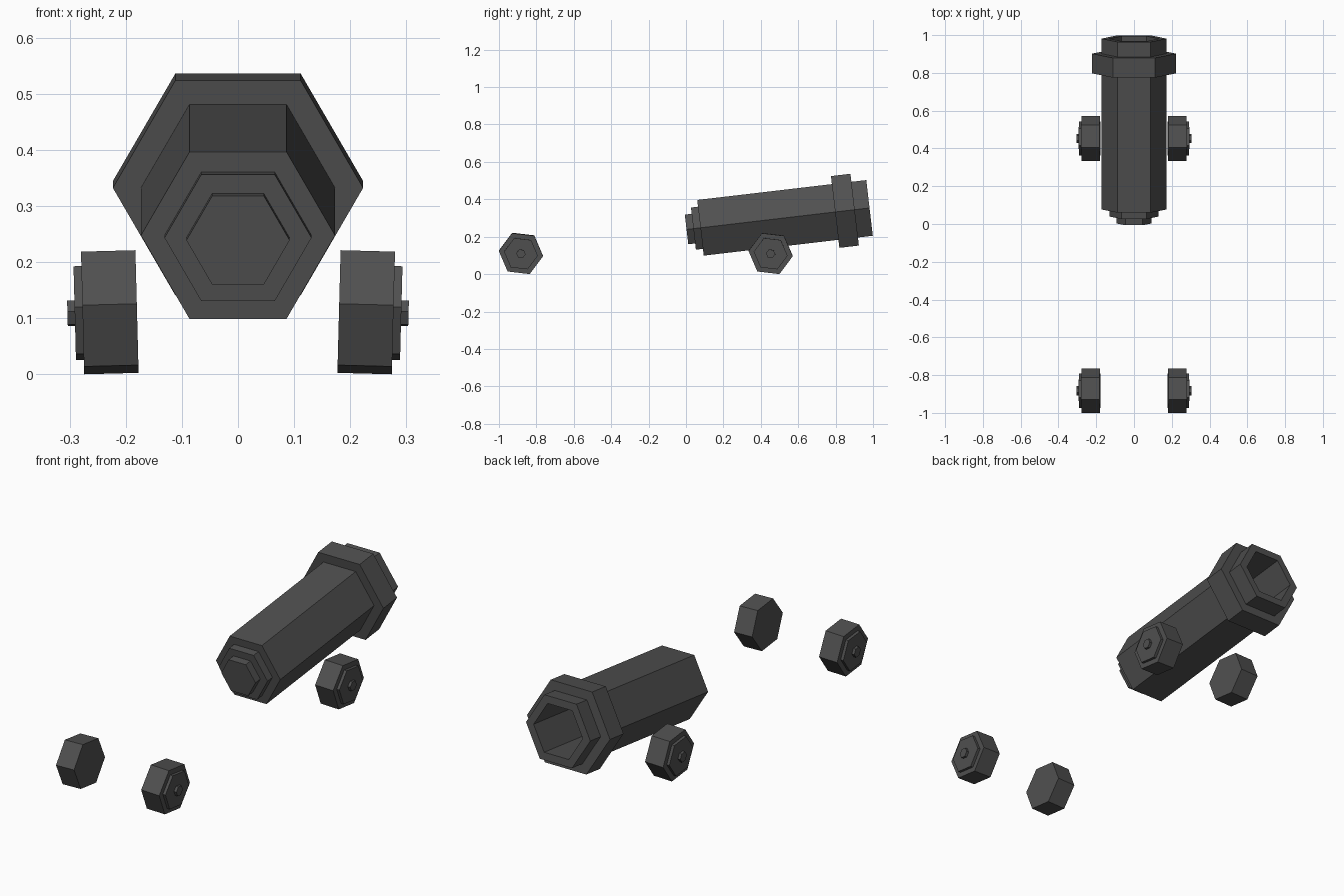
import bpy, bmesh, math
from mathutils import Matrix, Vector

if "Cube" in bpy.data.objects:
    bpy.data.objects.remove(bpy.data.objects["Cube"])

iron = bpy.data.materials.new("dark_iron")
iron.diffuse_color = (0.08, 0.08, 0.08, 1)
iron.use_nodes = True
iron.node_tree.nodes["Principled BSDF"].inputs["Base Color"].default_value = iron.diffuse_color


def hex_part(name, profile, matrix, roll=0.0, capped=True):
    """Six-sided turned part from (radius, distance along axis) pairs."""
    bm = bmesh.new()
    rings = []
    for r, d in profile:
        angles = [roll + i * math.pi / 3 for i in range(6)]
        rings.append([bm.verts.new((r * math.cos(a), r * math.sin(a), d)) for a in angles])
    for lo, hi in zip(rings, rings[1:]):
        for i in range(6):
            j = (i + 1) % 6
            bm.faces.new((lo[i], lo[j], hi[j], hi[i]))
    if capped:
        bm.faces.new(rings[0][::-1])
        bm.faces.new(rings[-1])
    else:
        for i in range(6):
            j = (i + 1) % 6
            bm.faces.new((rings[-1][i], rings[-1][j], rings[0][j], rings[0][i]))
    bm.transform(matrix)
    bmesh.ops.recalc_face_normals(bm, faces=bm.faces[:])
    mesh = bpy.data.meshes.new(name)
    bm.to_mesh(mesh)
    bm.free()
    mesh.materials.append(iron)
    obj = bpy.data.objects.new(name, mesh)
    bpy.context.collection.objects.link(obj)


# Barrel, tilted up toward the open end
tilt = math.radians(6.7)
barrel = Matrix.Translation((0, 0.003, 0.239)) @ Matrix.Rotation(tilt - math.pi / 2, 4, 'X')
hex_part("barrel", [(0.173, 0.075), (0.173, 0.985), (0.132, 0.985), (0.132, 0.45)], barrel)
hex_part("breech_step", [(0.131, 0.037), (0.131, 0.08)], barrel)
hex_part("breech_knob", [(0.092, 0.0), (0.092, 0.04)], barrel)
hex_part("muzzle_band", [(0.16, 0.80), (0.223, 0.80), (0.223, 0.905), (0.16, 0.905)],
         barrel, capped=False)

# Wheels, hub discs and axle pins, mirrored left and right
to_side = Matrix(((0, 0, 1, 0), (1, 0, 0, 0), (0, 1, 0, 0), (0, 0, 0, 1)))
camber = Matrix.Rotation(math.radians(1.5), 4, 'Y')
for end, y in (("front", -0.8825), ("rear", 0.4525)):
    for side, s in (("right", 1), ("left", -1)):
        m = (Matrix.Scale(s, 4, Vector((1, 0, 0))) @ Matrix.Translation((0.18, y, 0.112))
             @ camber @ to_side)
        for part, r, d0, d1 in (("wheel", 0.119, 0.0, 0.097),
                                ("hub_disc", 0.091, 0.09, 0.111),
                                ("axle_pin", 0.025, 0.1, 0.124)):
            hex_part(f"{end}_{side}_{part}", [(r, d0), (r, d1)], m, roll=-tilt)
